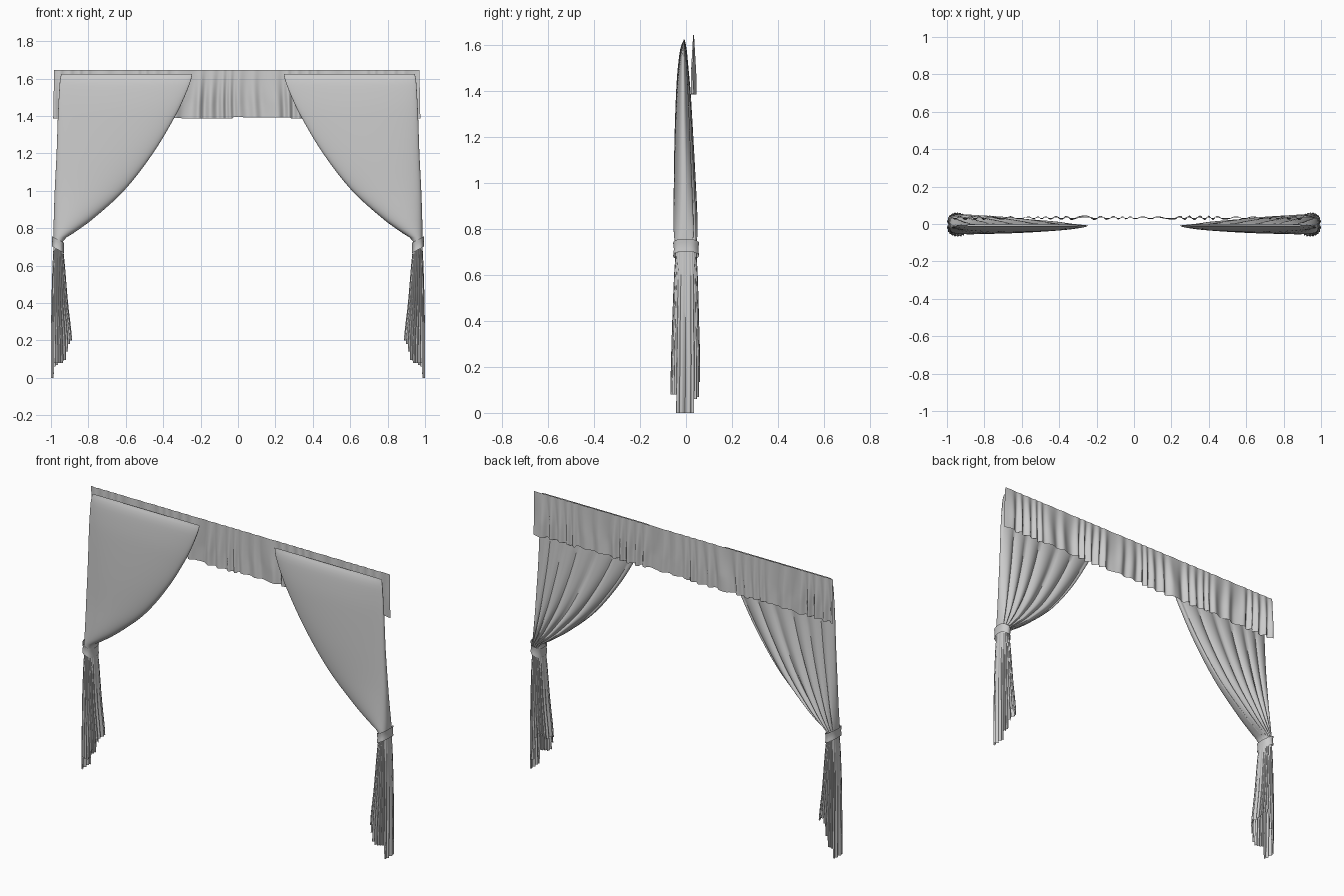
import bpy, math, random

if "Cube" in bpy.data.objects:
    bpy.data.objects.remove(bpy.data.objects["Cube"])
random.seed(4)

# Drape outline: z, outer |x|, inner |x|, front y, back y
ROWS = [(1.625, .945, .245, -.010, -.006), (1.59, .952, .252, -.024, .002),
        (1.50, .958, .287, -.036, .011), (1.40, .963, .335, -.043, .020),
        (1.20, .970, .455, -.050, .032), (1.00, .980, .610, -.053, .043),
        (.85, .985, .775, -.055, .050), (.78, .987, .870, -.053, .050),
        (.74, .987, .930, -.049, .047), (.70, .987, .934, -.046, .046),
        (.60, .992, .925, -.052, .051), (.40, .998, .908, -.060, .057),
        (.20, 1.0, .886, -.066, .062), (.0, 1.0, .880, -.070, .062)]


def outline(z):
    """Smooth interpolation through ROWS (cubic Hermite)."""
    n = len(ROWS)
    i = next((k for k in range(n - 1) if z >= ROWS[k + 1][0]), n - 2)

    def slope(k, c):
        a, b = ROWS[max(k - 1, 0)], ROWS[min(k + 1, n - 1)]
        return (b[c] - a[c]) / (b[0] - a[0])
    h = ROWS[i + 1][0] - ROWS[i][0]
    t = (z - ROWS[i][0]) / h
    return [(2*t**3 - 3*t*t + 1) * ROWS[i][c] + (t**3 - 2*t*t + t) * h * slope(i, c)
            + (3*t*t - 2*t**3) * ROWS[i + 1][c] + (t**3 - t*t) * h * slope(i + 1, c)
            for c in range(1, 5)]


def section(z, a, power=.65):
    """Point on the drape at height z; a = 0 outer edge, pi inner edge, back side in between."""
    xo, xi, yf, yb = outline(z)
    mid = (yf + yb) / 2
    s = math.sin(a)
    y = mid + (yb - yf) / 2 * math.copysign(abs(s) ** power, s)
    x = (xo + xi) / 2 + (xo - xi) / 2 * math.cos(a)
    return x, y, mid


def grid(name, pts, closed, angle=50):
    """Mesh from rows of points."""
    n = len(pts[0])
    faces = []
    for r in range(len(pts) - 1):
        for c in range(n if closed else n - 1):
            d = (c + 1) % n
            faces.append((r*n + c, r*n + d, (r+1)*n + d, (r+1)*n + c))
    me = bpy.data.meshes.new(name)
    me.from_pydata([p for row in pts for p in row], [], faces)
    ob = bpy.data.objects.new(name, me)
    bpy.context.collection.objects.link(ob)
    bpy.ops.object.select_all(action='DESELECT')
    ob.select_set(True)
    bpy.context.view_layer.objects.active = ob
    bpy.ops.object.mode_set(mode='EDIT')
    bpy.ops.mesh.select_all(action='SELECT')
    bpy.ops.mesh.normals_make_consistent(inside=False)
    bpy.ops.object.mode_set(mode='OBJECT')
    bpy.ops.object.shade_smooth_by_angle(angle=math.radians(angle))
    return ob


N = 128
ANG = [2 * math.pi * i / N for i in range(N)]


def drape_point(z, a):
    x, y, mid = section(z, a)
    grow = min(1, (1.625 - z) / .3)
    if math.sin(a) > 0:      # gathered pleats on the back
        u = (1 - math.cos(a)) / 2
        f = abs(math.sin(math.pi * (6.5 * u + .25 * math.sin(5 * u)))) ** .7
        y = mid + (y - mid) * (1 - .5 * grow * (1 - f))
    return x, y, z


def tail_end(a):
    """Stepped hem height of the gathered tail."""
    k = (math.floor(a / (2 * math.pi) * 22) + .5) * 2 * math.pi / 22
    x, y, _ = section(.1, k)
    z = .2 * max(0, min(1, (.955 - x) / .065))
    if y > .045:
        z = max(z, .06 + .17 * max(0, min(1, (.975 - x) / .04)))
    if y < -.045:
        z = max(z, .08)
    return min(z, .23)


def tail_point(t, a):
    z = .73 + (tail_end(a) - .73) * t
    x, y, mid = section(z, a)
    xo, xi = outline(z)[:2]
    cx = (xo + xi) / 2
    k = 1 - (.06 + .16 * t) * (1 - abs(math.sin(11 * a)) ** .6)
    return cx + (x - cx) * k, mid + (y - mid) * k, z


def tie_point(v, a):
    """Band that rises and flares towards the outer side."""
    c = math.cos(a)
    z = .712 + .018 * c + (v - .5) * .055
    x, y, mid = section(.72, a, .75)
    cx = .959
    k = 1.14 + .14 * abs(v - .5) + .02 * math.sin(5 * a)
    return cx + (x - cx) * k * 1.08, mid + (y - mid) * k, z


for side, s in (("left", -1), ("right", 1)):
    def flip(p, s=s):
        return (s * p[0], p[1], p[2])
    # swept drape
    zs = [1.625 - (1.625 - .71) * (i / 44) for i in range(45)]
    zs[1:1] = [1.618, 1.611]
    grid("drape_" + side, [[flip(drape_point(z, a)) for a in ANG] for z in zs], True)
    # hanging tail below the tie
    grid("tail_" + side, [[flip(tail_point(i / 20, a)) for a in ANG] for i in range(21)], True)
    # tie band
    grid("tie_band_" + side, [[flip(tie_point(i / 4, a)) for a in ANG[::2]] for i in range(5)], True)

# Gathered valance behind the drapes
M = 420
phase, ph = [], 0
for i in range(M + 1):
    ph += 2 * math.pi * 29 / M * (1 + .45 * math.sin(i * .071) + .3 * math.sin(i * .19 + 1))
    phase.append(ph)
hem = [random.uniform(0, .009) for _ in range(80)]
rows = []
for r in range(15):
    t = r / 14
    row = []
    for i in range(M + 1):
        x = -.983 + 1.953 * i / M
        amp = .002 + .010 * min(1, t * 1.5) * (.75 + .25 * math.sin(i * .05))
        y = .033 + amp * math.sin(phase[i] + .5 * math.sin(3 * t + i * .03))
        drop = .26 - hem[int(phase[i] / (2 * math.pi)) % 80]
        row.append((x * (1 + .005 * t), y, 1.645 - drop * t))
    rows.append(row)
grid("valance", rows, False, 60)
